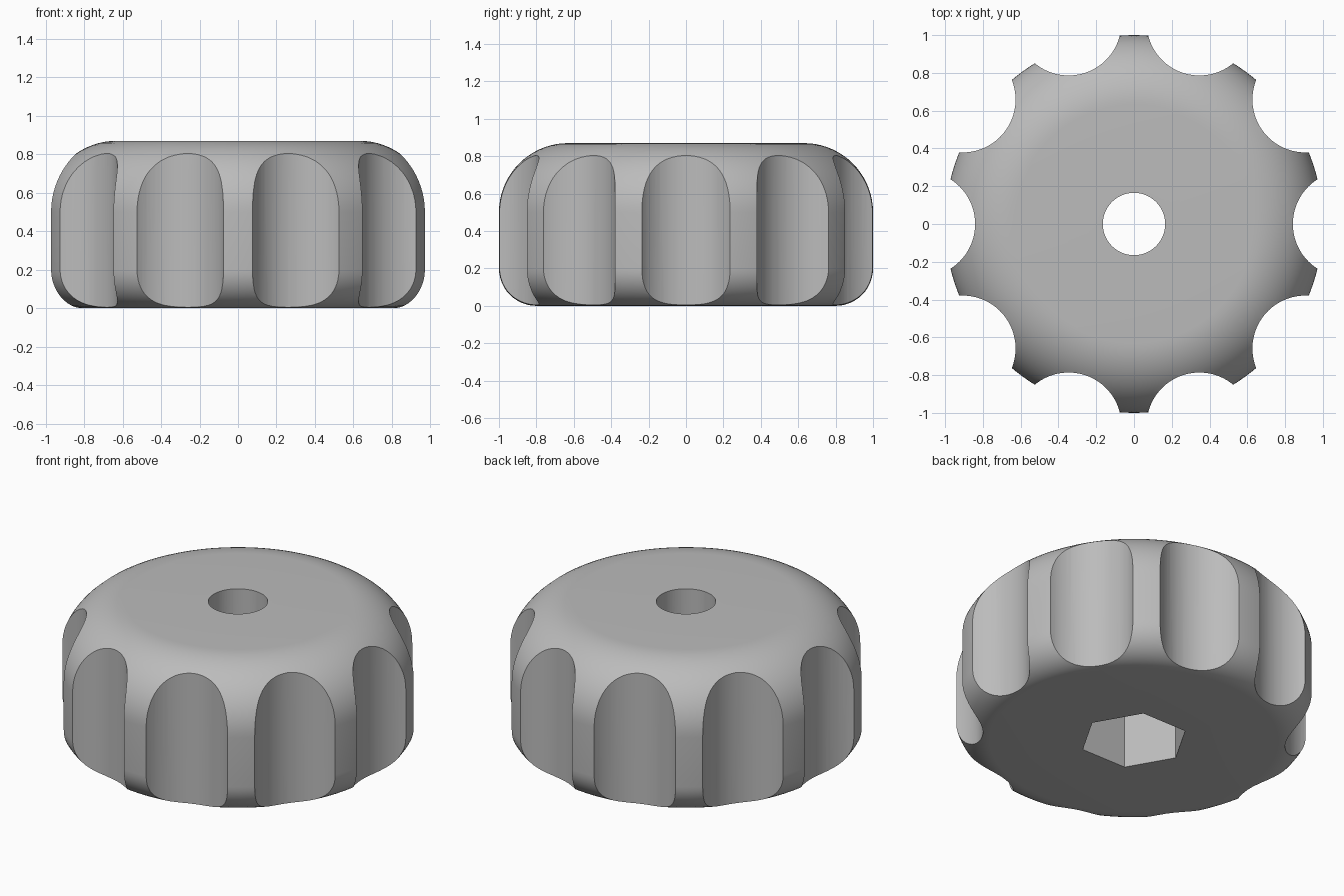
import bpy
import bmesh
from math import cos, sin, pi, radians
from mathutils import Matrix, Vector

cube = bpy.data.objects.get("Cube")
if cube:
    bpy.data.objects.remove(cube, do_unlink=True)

HEIGHT = 0.87
TOP_FILLET, BASE_FILLET = 0.37, 0.2
LOBES = 10

grey = bpy.data.materials.new("mid grey")
grey.use_nodes = True
colour = (0.5, 0.5, 0.5, 1)
grey.diffuse_color = colour
grey.node_tree.nodes["Principled BSDF"].inputs["Base Color"].default_value = colour


def to_object(bm, name):
    bmesh.ops.recalc_face_normals(bm, faces=bm.faces)
    mesh = bpy.data.meshes.new(name)
    bm.to_mesh(mesh)
    bm.free()
    obj = bpy.data.objects.new(name, mesh)
    mesh.materials.append(grey)
    bpy.context.collection.objects.link(obj)
    return obj


def add_prism(bm, radius, sides, low, high, x=0, y=0, turn=0):
    place = Matrix.Translation((x, y, (low + high) / 2)) @ Matrix.Rotation(turn, 4, "Z")
    bmesh.ops.create_cone(bm, cap_ends=True, segments=sides, radius1=radius,
                          radius2=radius, depth=high - low, matrix=place)


def arc(centre_r, centre_z, radius, start, end, steps):
    angles = [radians(start + (end - start) * i / steps) for i in range(steps + 1)]
    return [Vector((centre_r + radius * cos(a), 0, centre_z + radius * sin(a))) for a in angles]


def cut(target, bm, name):
    cutter = to_object(bm, name)
    cutter.hide_render = True
    mod = target.modifiers.new(name, "BOOLEAN")
    mod.operation = "DIFFERENCE"
    mod.solver = "EXACT"
    mod.object = cutter
    bpy.context.view_layer.objects.active = target
    bpy.ops.object.modifier_apply(modifier=name)
    bpy.data.objects.remove(cutter, do_unlink=True)


# Knob body: rounded profile turned about the z axis
profile = [Vector((0, 0, 0))]
profile += arc(1 - BASE_FILLET, BASE_FILLET, BASE_FILLET, -90, 0, 12)
profile += arc(1 - TOP_FILLET, HEIGHT - TOP_FILLET, TOP_FILLET, 0, 90, 18)
profile += [Vector((0, 0, HEIGHT))]
bm = bmesh.new()
verts = [bm.verts.new(p) for p in profile]
edges = [bm.edges.new(pair) for pair in zip(verts, verts[1:])]
bmesh.ops.spin(bm, geom=verts + edges, cent=(0, 0, 0), axis=(0, 0, 1),
               angle=2 * pi, steps=120, use_merge=True)
bmesh.ops.remove_doubles(bm, verts=bm.verts, dist=0.0001)
knob = to_object(bm, "knob")

# Finger scallops around the rim
bm = bmesh.new()
for i in range(LOBES):
    a = 2 * pi * i / LOBES
    add_prism(bm, 0.28, 72, -0.2, 1.1, 1.121 * cos(a), 1.121 * sin(a), a)
cut(knob, bm, "scallops")

# Bolt hole through the middle
bm = bmesh.new()
add_prism(bm, 0.165, 64, -0.2, 1.1)
cut(knob, bm, "bolt_hole")

# Hexagonal nut pocket in the base, corners on the x axis
bm = bmesh.new()
add_prism(bm, 0.302, 6, -0.2, 0.44, turn=pi / 6)
# Turn the prism so one corner really lies on x
corner = max((v.co for v in bm.verts), key=lambda c: c.x)
if abs(corner.y) > 0.01:
    bmesh.ops.rotate(bm, verts=bm.verts, cent=(0, 0, 0), matrix=Matrix.Rotation(pi / 6, 3, "Z"))
cut(knob, bm, "nut_pocket")

# Smooth curves, crisp rims
bpy.ops.object.select_all(action="DESELECT")
knob.select_set(True)
bpy.context.view_layer.objects.active = knob
bpy.ops.object.shade_smooth_by_angle(angle=radians(30))
